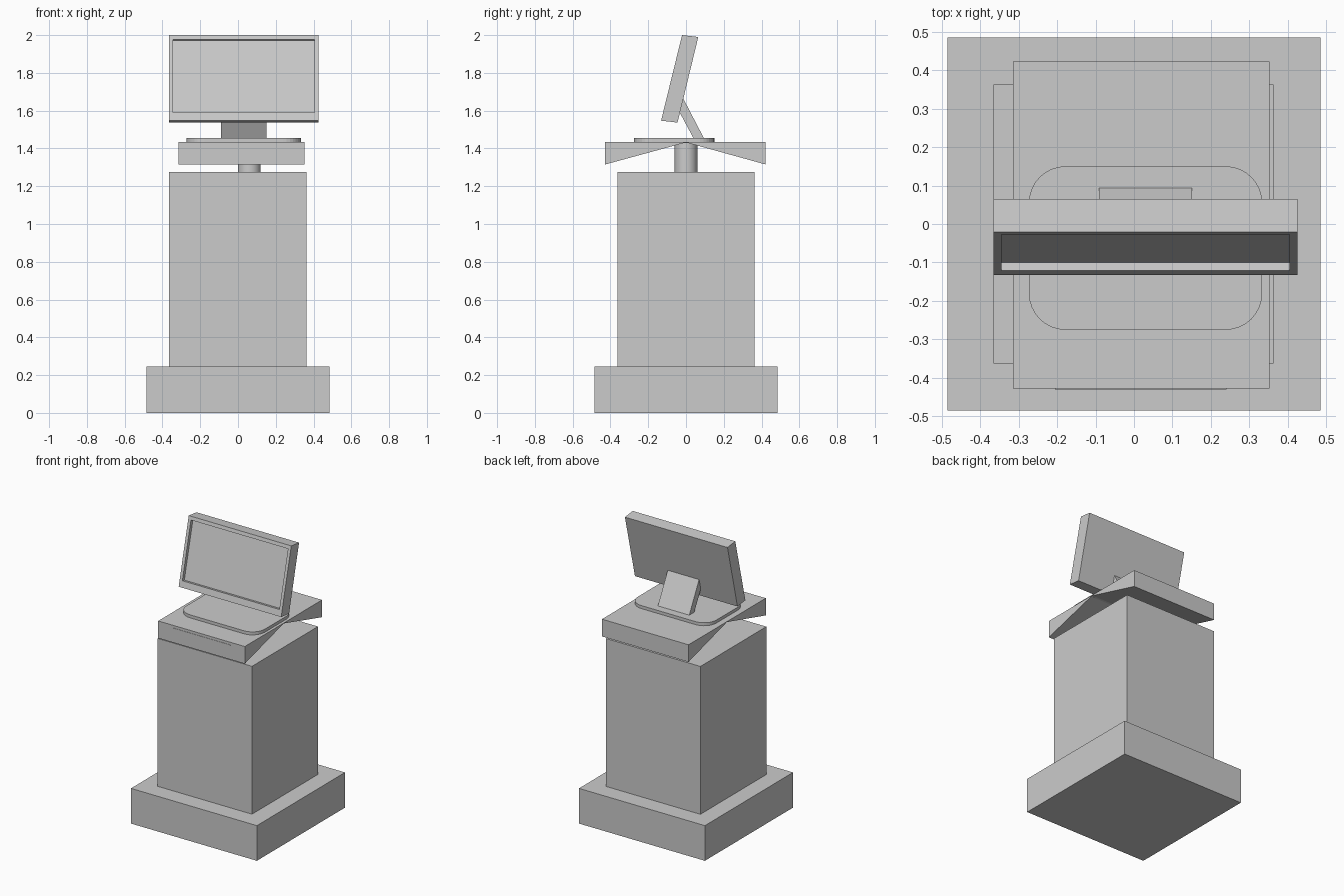
import bpy, bmesh, math

if "Cube" in bpy.data.objects:
    bpy.data.objects.remove(bpy.data.objects["Cube"])


def prism(name, pts, lo, hi, axis='x'):
    """Extrude a closed outline: (y,z) points along x, or (x,y) points along z."""
    bm = bmesh.new()
    place = (lambda p, t: (t, p[0], p[1])) if axis == 'x' else (lambda p, t: (p[0], p[1], t))
    a = [bm.verts.new(place(p, lo)) for p in pts]
    b = [bm.verts.new(place(p, hi)) for p in pts]
    bm.faces.new(a)
    bm.faces.new(b)
    for i in range(len(pts)):
        j = (i + 1) % len(pts)
        bm.faces.new((a[i], a[j], b[j], b[i]))
    bmesh.ops.recalc_face_normals(bm, faces=bm.faces)
    me = bpy.data.meshes.new(name)
    bm.to_mesh(me)
    bm.free()
    ob = bpy.data.objects.new(name, me)
    bpy.context.collection.objects.link(ob)
    return ob


def box(name, x0, x1, y0, y1, z0, z1):
    return prism(name, [(x0, y0), (x1, y0), (x1, y1), (x0, y1)], z0, z1, 'z')


def rounded_rect(x0, x1, y0, y1, r, seg=8):
    pts = []
    for k, (cx, cy) in enumerate([(x1 - r, y1 - r), (x0 + r, y1 - r),
                                  (x0 + r, y0 + r), (x1 - r, y0 + r)]):
        for i in range(seg + 1):
            a = math.pi / 2 * (k + i / seg)
            pts.append((cx + r * math.cos(a), cy + r * math.sin(a)))
    return pts


# Pedestal
box("plinth", -0.485, 0.485, -0.485, 0.485, 0, 0.245)
box("column", -0.365, 0.362, -0.363, 0.363, 0.245, 1.275)

# Neck post
bpy.ops.mesh.primitive_cylinder_add(vertices=32, radius=0.06, depth=0.16,
                                    location=(0.06, 0, 1.35))
bpy.context.object.name = "neck_post"
bpy.ops.object.shade_smooth_by_angle()

# Tray with a V-shaped underside, and the thin strip on its front edge
prism("tray", [(-0.428, 1.315), (0, 1.432), (0.422, 1.315), (0.422, 1.435), (-0.428, 1.435)],
      -0.315, 0.352)
box("tray_front_strip", -0.205, 0.24, -0.43, -0.42, 1.413, 1.417)

# Monitor foot and arm
foot = prism("monitor_foot", rounded_rect(-0.273, 0.333, -0.275, 0.15, 0.095), 1.43, 1.456, 'z')
prism("monitor_arm", [(0.042, 1.45), (0.097, 1.45), (-0.014, 1.663), (-0.06, 1.64)], -0.091, 0.151)

# Monitor housing: tilted slab with a recessed screen
prof = [(-0.132, 1.547), (-0.045, 1.537), (0.065, 1.99), (-0.021, 2.0)]
monitor = prism("monitor", prof, -0.365, 0.425)
bm = bmesh.new()
bm.from_mesh(monitor.data)
bm.faces.ensure_lookup_table()
front = min(bm.faces, key=lambda f: f.calc_center_median().y if abs(f.normal.x) < 0.5 and abs(f.normal.z) < 0.5 else 9)
bmesh.ops.inset_individual(bm, faces=[front], thickness=0.03)
for v in front.verts:
    t = 0.095 if v.co.z < 1.75 else 0.948
    v.co.y = -0.132 + 0.111 * t
    v.co.z = 1.547 + 0.453 * t
res = bmesh.ops.extrude_discrete_faces(bm, faces=[front])
for v in res["faces"][0].verts:
    v.co.y += 0.022
    v.co.z -= 0.004
bm.to_mesh(monitor.data)
bm.free()
